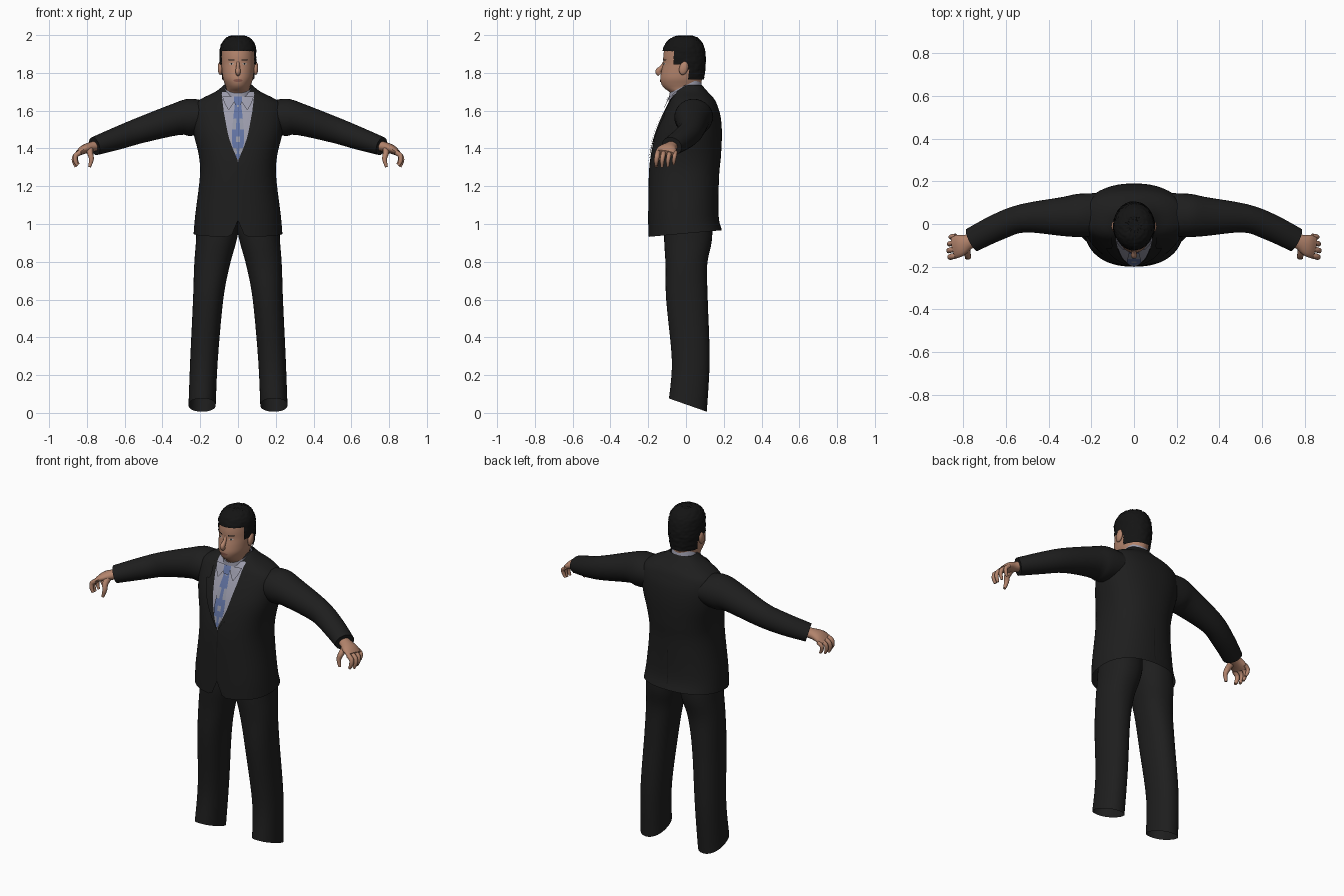
import bpy, bmesh, math, random
from mathutils import Vector

random.seed(4)
cube = bpy.data.objects.get("Cube")
if cube:
    bpy.data.objects.remove(cube, do_unlink=True)


def material(name, *rgb):
    m = bpy.data.materials.new(name)
    m.use_nodes = True
    m.diffuse_color = (*rgb, 1)
    bsdf = m.node_tree.nodes["Principled BSDF"]
    bsdf.inputs["Base Color"].default_value = (*rgb, 1)
    bsdf.inputs["Roughness"].default_value = 0.8
    return m


SUIT = material("charcoal cloth", .013, .013, .013)
HAIR = material("black hair", .007, .007, .007)
SKIN = material("skin", .45, .23, .15)
SHIRT = material("grey shirt", .33, .33, .41)
BLUE = material("blue tie", .12, .17, .36)
PALE = material("pale tie patch", .30, .31, .38)
LIPS = material("lips", .27, .11, .08)
WHITE = material("eye white", .5, .45, .42)


def finish(name, bm, *mats):
    mesh = bpy.data.meshes.new(name)
    bm.to_mesh(mesh)
    bm.free()
    ob = bpy.data.objects.new(name, mesh)
    bpy.context.collection.objects.link(ob)
    for m in mats:
        mesh.materials.append(m)
    bpy.ops.object.select_all(action='DESELECT')
    ob.select_set(True)
    bpy.context.view_layer.objects.active = ob
    bpy.ops.object.shade_smooth_by_angle(angle=math.radians(50))
    return ob


def refine(rows, k):
    """Smooth curve through the rows, k steps per span."""
    rows = [Vector(r) for r in rows]
    out = []
    for i in range(len(rows) - 1):
        a, b = rows[i], rows[i + 1]
        ta = (b - rows[max(i - 1, 0)]) * .5
        tb = (rows[min(i + 2, len(rows) - 1)] - a) * .5
        for j in range(k):
            t = j / k
            out.append(a * (2*t**3 - 3*t*t + 1) + ta * (t**3 - 2*t*t + t)
                       + b * (3*t*t - 2*t**3) + tb * (t**3 - t*t))
    return out + [rows[-1]]


def bridge(bm, rings, cap_start=False, cap_end=False):
    loops = [[bm.verts.new(p) for p in ring] for ring in rings]
    n = len(loops[0])
    for a, b in zip(loops, loops[1:]):
        for i in range(n):
            j = (i + 1) % n
            bm.faces.new((a[i], a[j], b[j], b[i]))
    if cap_start:
        bm.faces.new(loops[0][::-1])
    if cap_end:
        bm.faces.new(loops[-1])
    bmesh.ops.recalc_face_normals(bm, faces=bm.faces)


def stack(dense, p=2.0, n=48, cap_end=False):
    """Level rings; each row is z, centre x, front y, back y, half width, tilt."""
    bm = bmesh.new()
    rings = []
    for z, cx, f, b, w, s in dense:
        ring = []
        for i in range(n):
            a = 2 * math.pi * i / n - math.pi / 2
            c, d = math.cos(a), math.sin(a)
            x = cx + w * math.copysign(abs(c) ** (2 / p), c)
            y = (f + b) / 2 + (b - f) / 2 * math.copysign(abs(d) ** (2 / p), d)
            ring.append((x, y, z + s * y))
        rings.append(ring)
    bridge(bm, rings, False, cap_end)
    return bm


def tube(name, points, mat, n=12, k=4):
    """Closed tube; each point is x, y, z, radius across, radius upright."""
    pts = refine(points, k)
    rings = []
    for i, q in enumerate(pts):
        t = (Vector(pts[min(i + 1, len(pts) - 1)][:3]) - Vector(pts[max(i - 1, 0)][:3])).normalized()
        u = Vector((0, 1, 0))
        u = (u - t * u.dot(t)).normalized()
        v = t.cross(u)
        angles = [2 * math.pi * j / n for j in range(n)]
        rings.append([Vector(q[:3]) + u * q[3] * math.cos(a) + v * q[4] * math.sin(a) for a in angles])
    bm = bmesh.new()
    bridge(bm, rings, True, True)
    return finish(name, bm, mat)


def surface_y(dense, p, x, z, side=-1):
    """Front (or back) of a stack at a given x and z."""
    for a, b in zip(dense, dense[1:]):
        if a[0] <= z <= b[0]:
            r = a.lerp(b, (z - a[0]) / (b[0] - a[0]))
            h = max(0, 1 - abs(x / r[4]) ** p) ** (1 / p)
            return (r[2] + r[3]) / 2 + side * (r[3] - r[2]) / 2 * h
    return 0


def plate(name, body, p, outline, lift, *mats, mirror=1, side=-1, cols=6, k=4, rule=None):
    """Thin sheet laid on a stack; outline rows are z, left x, right x."""
    bm = bmesh.new()
    grid = []
    for z, x0, x1 in refine(outline, k):
        xs = [mirror * (x0 + (x1 - x0) * j / cols) for j in range(cols + 1)]
        grid.append([bm.verts.new((x, surface_y(body, p, x, z, side) + side * lift, z)) for x in xs])
    for i, (a, b) in enumerate(zip(grid, grid[1:])):
        for j in range(cols):
            f = bm.faces.new((a[j], a[j + 1], b[j + 1], b[j]))
            f.normal_update()
            if f.normal.y * side < 0:
                f.normal_flip()
            if rule:
                f.material_index = rule(i, j)
    return finish(name, bm, *mats)


# Jacket body with a small notch at the front of the hem
P = 2.3
jacket = refine([(.95, 0, -.2, .19, .235, .09), (1.05, 0, -.2, .172, .226, 0),
                 (1.25, 0, -.197, .175, .202, 0), (1.36, 0, -.187, .185, .207, 0),
                 (1.48, 0, -.16, .19, .235, 0), (1.57, 0, -.125, .183, .245, 0),
                 (1.63, 0, -.095, .165, .235, 0), (1.665, 0, -.08, .147, .19, 0),
                 (1.70, 0, -.06, .115, .12, 0), (1.735, 0, -.03, .085, .075, 0)], 5)
bm = stack(jacket, P, 64)
for v in bm.verts:
    if v.co.y < 0 and abs(v.co.x) < .036:
        v.co.z = max(v.co.z, 1.02 - abs(v.co.x) * 2.4)
finish("jacket_body", bm, SUIT)
plate("jacket_seam", jacket, P, [(1.02, -.002, .002), (1.34, -.002, .002)], .002, HAIR, cols=1)
plate("jacket_vent", jacket, P, [(1.0, -.002, .002), (1.2, -.002, .002)], .002, HAIR, side=1, cols=1)

# Shirt, collar and tie
plate("shirt_front", jacket, P, [(1.33, -.002, .002), (1.45, -.046, .046), (1.58, -.073, .073),
                                 (1.66, -.086, .086), (1.70, -.085, .085)], .004, SHIRT, cols=16)
finish("shirt_collar", stack(refine([(1.665, 0, -.092, .088, .084, .48),
                                     (1.70, 0, -.09, .082, .079, .48),
                                     (1.735, 0, -.088, .076, .073, .48)], 3)), SHIRT)
plate("tie_blade", jacket, P, [(1.345, -.004, .004), (1.42, -.03, .03), (1.5, -.031, .031),
                               (1.64, -.016, .016)], .011, BLUE, PALE, k=5,
      rule=lambda i, j: int((i // 2 + j // 2 * 2) % 4 == 1))
plate("tie_knot", jacket, P, [(1.63, -.014, .014), (1.65, -.021, .021), (1.675, -.022, .022)], .02, BLUE)

# Head and hair shell
skull = [(1.64, 0, -.07, .06, .062, 0), (1.69, 0, -.08, .066, .062, 0),
         (1.718, 0, -.114, .072, .062, 0), (1.74, 0, -.13, .079, .069, 0),
         (1.77, 0, -.136, .085, .08, 0), (1.81, 0, -.13, .09, .085, 0),
         (1.85, 0, -.121, .094, .088, 0), (1.89, 0, -.12, .093, .088, 0),
         (1.93, 0, -.112, .085, .085, 0), (1.96, 0, -.092, .068, .07, 0),
         (1.98, 0, -.058, .04, .044, 0), (1.985, 0, -.022, .008, .012, 0)]
face = refine(skull, 4)
finish("head", stack(face, cap_end=True), SKIN)
shell = [(z + max(0, z - 1.86) * .09, c, f - .005, b + .01, w + .008, s) for z, c, f, b, w, s in skull]
bm = stack(refine(shell, 6), n=64, cap_end=True)


def bald(f):
    c = f.calc_center_median()
    return not (c.z > 1.917 or (c.y > -.062 and c.z > 1.84) or (c.y > .012 and c.z > 1.762))


bmesh.ops.delete(bm, geom=[f for f in bm.faces if bald(f)], context='FACES')
for v in bm.verts:
    push = Vector((v.co.x, v.co.y, max(0, v.co.z - 1.86))).normalized()
    v.co += push * random.uniform(-.002, .003)
finish("hair", bm, HAIR)

# Facial features
tube("nose", [(0, -.112, 1.858, .009, .008), (0, -.128, 1.83, .011, .01),
              (0, -.147, 1.808, .016, .014), (0, -.137, 1.792, .013, .01)], SKIN)
plate("lips", face, 2, [(1.752, -.012, .012), (1.76, -.026, .026), (1.768, -.01, .01)], .003, LIPS)

for side, word in ((1, "left"), (-1, "right")):
    plate(word + "_eye", face, 2, [(1.843, .032, .038), (1.848, .022, .047), (1.853, .03, .04)],
          .003, WHITE, HAIR, mirror=side, rule=lambda i, j: int(j in (2, 3)))
    plate(word + "_eyebrow", face, 2, [(1.865, .018, .05), (1.872, .02, .054)], .004, HAIR, mirror=side)

    # Ear
    bm = bmesh.new()
    bmesh.ops.create_uvsphere(bm, u_segments=16, v_segments=10, radius=1)
    for v in bm.verts:
        v.co = (side * .094 + v.co.x * .013, -.012 + v.co.y * .024 + v.co.z * .006, 1.825 + v.co.z * .036)
    finish(word + "_ear", bm, SKIN)

    # Lapel and collar wing
    plate(word + "_lapel", jacket, P, [(1.335, 0, .008), (1.45, .046, .085), (1.57, .071, .13),
                                       (1.59, .075, .105), (1.685, .086, .108)], .007, SUIT, mirror=side)
    plate(word + "_collar_wing", jacket, P, [(1.605, .048, .052), (1.64, .024, .071),
                                             (1.675, .015, .083)], .015, SHIRT, mirror=side)

    def limb(name, points, mat, n=12):
        tube(word + name, [(side * q[0], *q[1:]) for q in points], mat, n)

    # Sleeve
    limb("_sleeve", [(.13, .045, 1.57, .10, .075), (.25, .04, 1.565, .102, .098),
                     (.33, .035, 1.553, .092, .084), (.52, .027, 1.495, .067, .068),
                     (.64, -.015, 1.453, .063, .06), (.76, -.075, 1.412, .058, .049)], SUIT, 28)

    # Hand with curled fingers
    limb("_palm", [(.73, -.06, 1.418, .032, .027), (.775, -.083, 1.408, .036, .027),
                   (.815, -.1, 1.395, .052, .024), (.845, -.11, 1.376, .053, .016)], SKIN, 16)
    for i, finger in enumerate(("index", "middle", "ring", "little")):
        y, r = -.153 + i * .031, .0135 - i * .0008
        drop = (.008, 0, .003, .014)[i]
        limb("_" + finger + "_finger", [(.835, y + .004, 1.38, r, r), (.862 - drop / 3, y, 1.362, r, r),
                                        (.869 - drop, y - .004, 1.335, r * .9, r * .9),
                                        (.858 - drop, y - .005, 1.302 + drop, r * .6, r * .6)], SKIN, 10)
    limb("_thumb", [(.785, -.105, 1.40, .022, .02), (.782, -.14, 1.372, .018, .016),
                    (.776, -.153, 1.342, .014, .013), (.786, -.158, 1.302, .008, .008)], SKIN, 10)

    # Trouser leg, open at the sloping hem
    leg = [(.045, .19, -.09, .11, .072, -.35), (.28, .18, -.075, .125, .073, 0),
           (.6, .158, -.105, .115, .08, 0), (.78, .138, -.108, .112, .094, 0),
           (.9, .117, -.115, .135, .106, 0), (.98, .108, -.115, .14, .11, 0),
           (1.1, .105, -.115, .14, .09, 0)]
    leg = [(z, side * c, f, b, w, s) for z, c, f, b, w, s in leg]
    finish(word + "_trouser_leg", stack(refine(leg, 5), 2.2, 36), SUIT)
